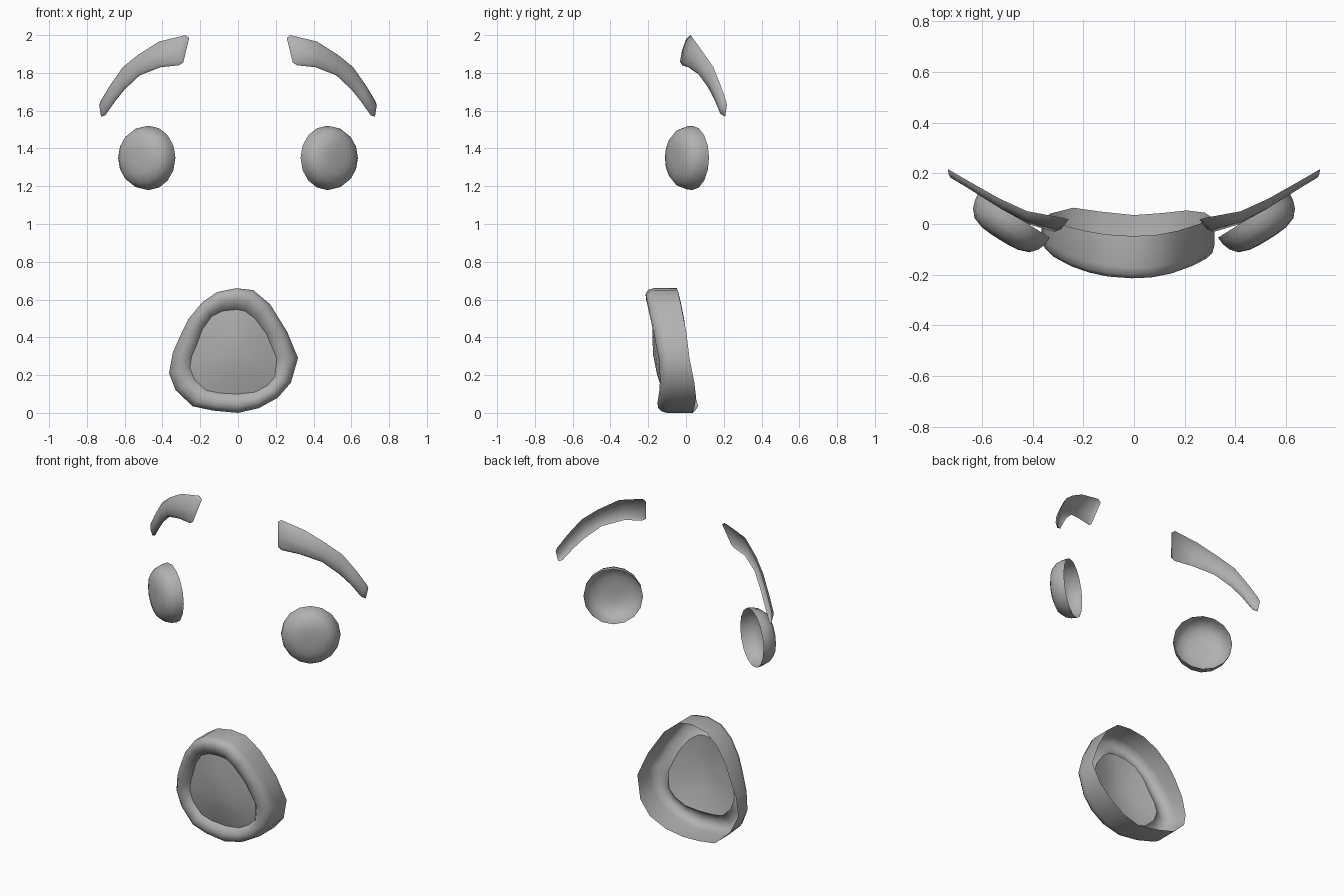
import bpy, math
from mathutils import Vector

if "Cube" in bpy.data.objects:
    bpy.data.objects.remove(bpy.data.objects["Cube"])

grey = bpy.data.materials.new("plain grey")
grey.diffuse_color = (0.44, 0.44, 0.44, 1)
grey.use_nodes = True
grey.node_tree.nodes["Principled BSDF"].inputs["Base Color"].default_value = grey.diffuse_color


def make(name, verts, faces, mirror=False):
    mesh = bpy.data.meshes.new(name)
    mesh.from_pydata([tuple(v) for v in verts], [], faces)
    mesh.materials.append(grey)
    ob = bpy.data.objects.new(name, mesh)
    bpy.context.collection.objects.link(ob)
    bpy.context.view_layer.objects.active = ob
    ob.select_set(True)
    bpy.ops.object.shade_smooth_by_angle(angle=math.radians(60))
    ob.select_set(False)
    if mirror:
        ob.modifiers.new("Mirror", 'MIRROR').use_mirror_merge = False
    return ob


def grid_faces(rows, cols, closed):
    out = []
    for r in range(rows - 1):
        for j in range(cols if closed else cols - 1):
            k = (j + 1) % cols
            out.append((r * cols + j, (r + 1) * cols + j,
                        (r + 1) * cols + k, r * cols + k))
    return out


# mouth: outlines clockwise from the top, as (x, z)
outer = [(-.01, .66), (.08, .65), (.17, .575), (.26, .43), (.318, .29),
         (.28, .16), (.21, .08), (.11, .025), (0, 0), (-.13, .012),
         (-.24, .035), (-.33, .12), (-.365, .21), (-.345, .32),
         (-.30, .42), (-.26, .50), (-.19, .585), (-.11, .64)]
inner = [(-.01, .547), (.035, .54), (.09, .50), (.15, .42), (.205, .29),
         (.195, .19), (.155, .145), (.09, .11), (0, .10), (-.10, .105),
         (-.17, .12), (-.23, .175), (-.255, .24), (-.245, .30),
         (-.215, .37), (-.19, .44), (-.14, .51), (-.08, .54)]


def front_y(x, z):
    return -.145 - .11 * z + .5 * x * x


def back_y(x, z):
    return .035 - .125 * z + (.9 * x**2 - 6.5 * x**4) * (1.15 - 1.2 * z)


# lip section: position from outer to inner outline, depth behind the front
section = [(0, None), (0, .045), (.08, .016), (.28, 0), (.55, 0),
           (.82, .012), (1, .035)]
n = len(outer)
verts = []
for t, depth in section:
    for (ox, oz), (ix, iz) in zip(outer, inner):
        x, z = ox + (ix - ox) * t, oz + (iz - oz) * t
        y = back_y(x, z) if depth is None else front_y(x, z) + depth
        verts.append((x, y, z))
make("mouth_lip", verts, grid_faces(len(section), n, True))

# gently bulging panel closing the mouth opening
cx, cz = -.02, .31
panel = verts[-n:]
for x, y, z in verts[-n:]:
    x, z = (x + cx) / 2, (z + cz) / 2
    panel.append((x, front_y(x, z) + .014, z))
panel.append((cx, front_y(cx, cz) + .004, cz))
make("mouth_panel", panel, grid_faces(2, n, True)
     + [(n + (j + 1) % n, n + j, 2 * n) for j in range(n)])

# eyes: shallow open domes, turned outward
a = math.radians(32)
side = Vector((math.cos(a), math.sin(a), 0))
out = Vector((math.sin(a), -math.cos(a), 0))
middle = Vector((.472, .034, 1.35))
N = 16
verts = []
dome = [(1, 0), (.985, .28), (.92, .56), (.77, .82), (.5, .96), (.25, .995)]
for s, d in dome:
    for j in range(N):
        w = math.tau * j / N
        verts.append(middle + side * (.166 * s * math.sin(w)) + out * (.112 * d)
                     + Vector((0, 0, .17 * s * math.cos(w))))
faces = grid_faces(len(dome), N, True)
verts.append(middle + out * .112)
last = (len(dome) - 1) * N
faces += [(last + (j + 1) % N, last + j, len(verts) - 1) for j in range(N)]
make("eyes", verts, faces, mirror=True)

# eyebrows: tapered curved strips with a bulging front and open back
upper = [(.258, .018, 1.985), (.278, .024, 2.0), (.42, .05, 1.965), (.53, .10, 1.895),
         (.61, .145, 1.83), (.68, .185, 1.73), (.728, .213, 1.65), (.735, .217, 1.63)]
lower = [(.290, -.024, 1.855), (.312, -.02, 1.84), (.41, .012, 1.83), (.52, .075, 1.787),
         (.60, .13, 1.712), (.65, .165, 1.65), (.703, .197, 1.575), (.725, .207, 1.568)]
push = Vector((.3, -.95, 0))
verts = []
for t, b in [(0, 0), (.12, .018), (.5, .024), (.88, .018), (1, 0)]:
    for j, (u, l) in enumerate(zip(upper, lower)):
        bulge = 0 if j in (0, len(upper) - 1) else b
        verts.append(Vector(u).lerp(Vector(l), t) + push * bulge)
make("eyebrows", verts, grid_faces(5, len(upper), False), mirror=True)
